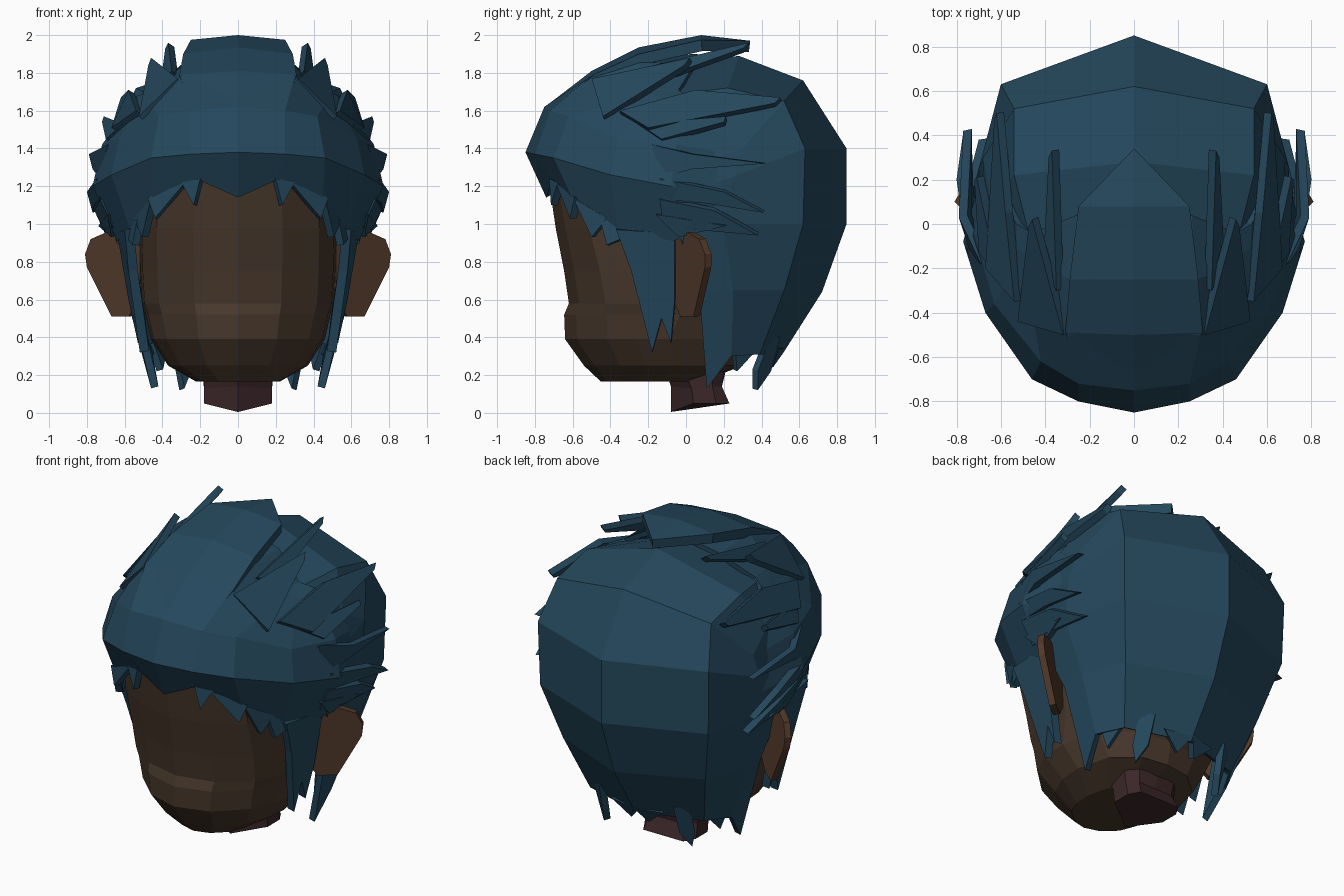
import bpy, bmesh
from mathutils import Vector
from mathutils.geometry import normal as poly_normal

CENTRE = Vector((0, 0, 1.0))


def material(name, rgb):
    m = bpy.data.materials.new(name)
    m.diffuse_color = (*rgb, 1)
    return m


HAIR = material("hair", (0.018, 0.064, 0.108))
SKIN = material("skin", (0.064, 0.039, 0.024))
EAR = material("ear_skin", (0.085, 0.042, 0.023))
NECK = material("neck_skin", (0.045, 0.02, 0.022))


def finish(name, bm, mat, thick=0):
    """Turn a right-hand half into a mirrored object, optionally a thick shell."""
    bmesh.ops.recalc_face_normals(bm, faces=bm.faces)
    if thick:
        out = sum(f.normal.dot(f.calc_center_median() - CENTRE) for f in bm.faces)
        if out < 0:
            bmesh.ops.reverse_faces(bm, faces=bm.faces)
    me = bpy.data.meshes.new(name)
    bm.to_mesh(me)
    bm.free()
    me.materials.append(mat)
    ob = bpy.data.objects.new(name, me)
    bpy.context.collection.objects.link(ob)
    mir = ob.modifiers.new("mirror", 'MIRROR')
    mir.use_clip = True
    if thick:
        s = ob.modifiers.new("shell", 'SOLIDIFY')
        s.thickness, s.offset = thick, -1
    return ob


def loft(name, rows, mat, thick=0, cap=False):
    """Skin a grid of points given row by row."""
    bm = bmesh.new()
    vs = [[bm.verts.new(p) for p in r] for r in rows]
    for r0, r1 in zip(vs, vs[1:]):
        for i in range(len(r0) - 1):
            bm.faces.new((r0[i], r0[i + 1], r1[i + 1], r1[i]))
    if cap:
        bm.faces.new(vs[0])
        bm.faces.new(vs[-1])
    return finish(name, bm, mat, thick)


def plates(name, outlines, mat, thick):
    """Flat pointed slabs, each thickened towards the middle of the head."""
    bm = bmesh.new()
    for o in outlines:
        pts = [Vector(p) for p in o]
        n = poly_normal(pts)
        mid = sum(pts, Vector()) / len(pts)
        if n.dot(CENTRE - mid) < 0:
            n = -n
        a = [bm.verts.new(p) for p in pts]
        b = [bm.verts.new(p + n * thick) for p in pts]
        bm.faces.new(a)
        bm.faces.new(b[::-1])
        for i in range(len(a)):
            j = (i + 1) % len(a)
            bm.faces.new((a[i], b[i], b[j], a[j]))
    return finish(name, bm, mat)


# Head: level, front y, half width, back y, roundness of the cheeks
levels = [(1.50, -.60, .45, .50, .12), (1.25, -.73, .51, .58, .12), (.98, -.69, .525, .58, .14),
          (.75, -.645, .52, .54, .16), (.58, -.62, .51, .46, .18), (.52, -.645, .49, .43, .21),
          (.39, -.64, .46, .33, .23), (.25, -.54, .37, .30, .23), (.165, -.45, .22, .08, .2)]
head = []
for z, f, w, b, r in levels:
    d = b - f
    head.append([(0, f, z), (w * .45, f + d * r * .28, z), (w * .82, f + d * r, z),
                 (w * .97, f + d * (r + .16), z), (w, f + d * .57, z),
                 (w * .85, f + d * .82, z), (w * .45, f + d * .97, z), (0, b, z)])
loft("head", head, SKIN, cap=True)

# Neck: flared stump with a pointed front
loft("neck", [[(0, -.08, .005), (.18, .04, .05), (.18, .16, .05), (.14, .23, .05), (0, .23, .05)],
              [(0, -.08, .14), (.18, .03, .13), (.18, .14, .14), (.12, .19, .14), (0, .19, .14)],
              [(0, -.13, .30), (.18, -.04, .30), (.2, .14, .32), (.14, .22, .34), (0, .24, .34)]],
     NECK, cap=True)

# Ears: slanted plates
plates("ears", [[(.52, -.07, .92), (.70, .01, .955), (.78, .07, .92), (.81, .10, .84),
                 (.80, .10, .77), (.67, .04, .51), (.58, -.03, .51), (.52, -.07, .60)]], EAR, .04)

# Back hair shell
loft("back_hair", [
    [(0, -.05, 1.85), (.46, -.10, 1.68), (.60, -.10, 1.50), (.66, -.12, 1.40)],
    [(0, .28, 1.89), (.54, .22, 1.72), (.65, .12, 1.50), (.67, -.10, 1.35)],
    [(0, .62, 1.76), (.54, .52, 1.65), (.68, .30, 1.40), (.69, -.10, 1.25)],
    [(0, .85, 1.40), (.60, .63, 1.40), (.70, .25, 1.25), (.69, -.08, 1.15)],
    [(0, .85, 1.00), (.59, .62, 1.00), (.68, .20, 1.00), (.66, -.05, .98)],
    [(0, .72, .64), (.50, .52, .65), (.60, .25, .65), (.58, .07, .65)],
    [(0, .51, .31), (.40, .39, .31), (.49, .24, .30), (.46, .11, .13)]], HAIR, .04)

# Front hair shell, from the hem over the brow to the crown; last column fades into the back
loft("front_hair", [
    [(0, -.74, 1.14), (.20, -.71, 1.23), (.45, -.60, 1.13), (.57, -.36, .97), (.64, -.07, .91),
     (.66, .08, .96)],
    [(0, -.85, 1.38), (.25, -.80, 1.37), (.46, -.70, 1.35), (.67, -.40, 1.26), (.77, -.08, 1.20),
     (.69, .22, 1.14)],
    [(0, -.75, 1.62), (.25, -.72, 1.60), (.42, -.62, 1.57), (.63, -.36, 1.45), (.72, -.05, 1.42),
     (.67, .18, 1.38)],
    [(0, -.50, 1.80), (.30, -.50, 1.785), (.45, -.45, 1.62), (.55, -.22, 1.59), (.62, -.03, 1.56),
     (.62, .14, 1.55)],
    [(0, -.25, 1.89), (.28, -.25, 1.86), (.43, -.20, 1.70), (.53, -.10, 1.65), (.58, .02, 1.61),
     (.59, .12, 1.60)],
    [(0, .06, 1.90), (.26, .04, 1.84), (.46, -.04, 1.71), (.53, 0, 1.68), (.56, .05, 1.66),
     (.57, .12, 1.64)]], HAIR, .03)

# Crown lock sweeping back above the top
loft("crown_lock", [
    [(0, -.74, 1.625), (.24, -.71, 1.605)],
    [(0, -.50, 1.81), (.31, -.49, 1.79)],
    [(0, -.25, 1.935), (.29, -.25, 1.90)],
    [(0, .08, 2.00), (.25, .08, 1.975)],
    [(0, .34, 1.97), (.02, .32, 1.97)]], HAIR, .06)

# Spikes swept back along the sides
plates("side_spikes", [
    [(.35, -.30, 1.81), (.37, .33, 1.96), (.385, .30, 1.93), (.41, -.20, 1.75)],
    [(.32, -.50, 1.77), (.46, .02, 1.88), (.475, -.01, 1.84), (.525, -.44, 1.57)],
    [(.54, -.35, 1.60), (.58, .05, 1.71), (.62, .50, 1.67), (.63, .47, 1.64), (.67, -.20, 1.51)],
    [(.61, -.25, 1.53), (.71, .21, 1.57), (.72, .20, 1.54), (.70, -.13, 1.45)],
    [(.69, -.18, 1.42), (.79, .03, 1.37), (.77, .42, 1.32), (.77, .03, 1.29), (.73, -.15, 1.24)],
    [(.75, -.14, 1.24), (.80, .20, 1.17), (.77, .41, 1.06), (.76, .10, 1.11), (.73, -.12, 1.13)],
    [(.73, -.14, 1.13), (.76, .15, 1.07), (.70, .38, .94), (.71, .05, .97), (.66, -.12, .98)],
    [(.69, -.16, 1.05), (.74, .21, .99), (.67, -.04, .93)]], HAIR, .04)

# Jagged fringe along the brow
plates("fringe", [
    [(.20, -.725, 1.24), (.235, -.715, 1.10), (.30, -.68, 1.22)],
    [(.28, -.69, 1.22), (.44, -.615, 1.03), (.48, -.59, 1.14)],
    [(.46, -.60, 1.14), (.51, -.50, .93), (.55, -.42, 1.03)],
    [(.53, -.46, 1.04), (.56, -.42, .89), (.61, -.25, .96)]], HAIR, .04)

# Sideburns with two points
plates("sideburns", [
    [(.60, -.37, .97), (.58, -.29, .75), (.52, -.18, .32), (.54, -.13, .50),
     (.53, -.08, .37), (.58, -.06, .60), (.64, -.06, .95)]], HAIR, .05)

# Loose locks at the nape
plates("nape_locks", [
    [(.26, .50, .40), (.34, .45, .40), (.33, .38, .22), (.31, .38, .12), (.27, .45, .22)],
    [(.0, .53, .34), (.18, .49, .34), (.06, .46, .24)],
    [(.40, .40, .36), (.48, .26, .36), (.43, .27, .22)]], HAIR, .04)
